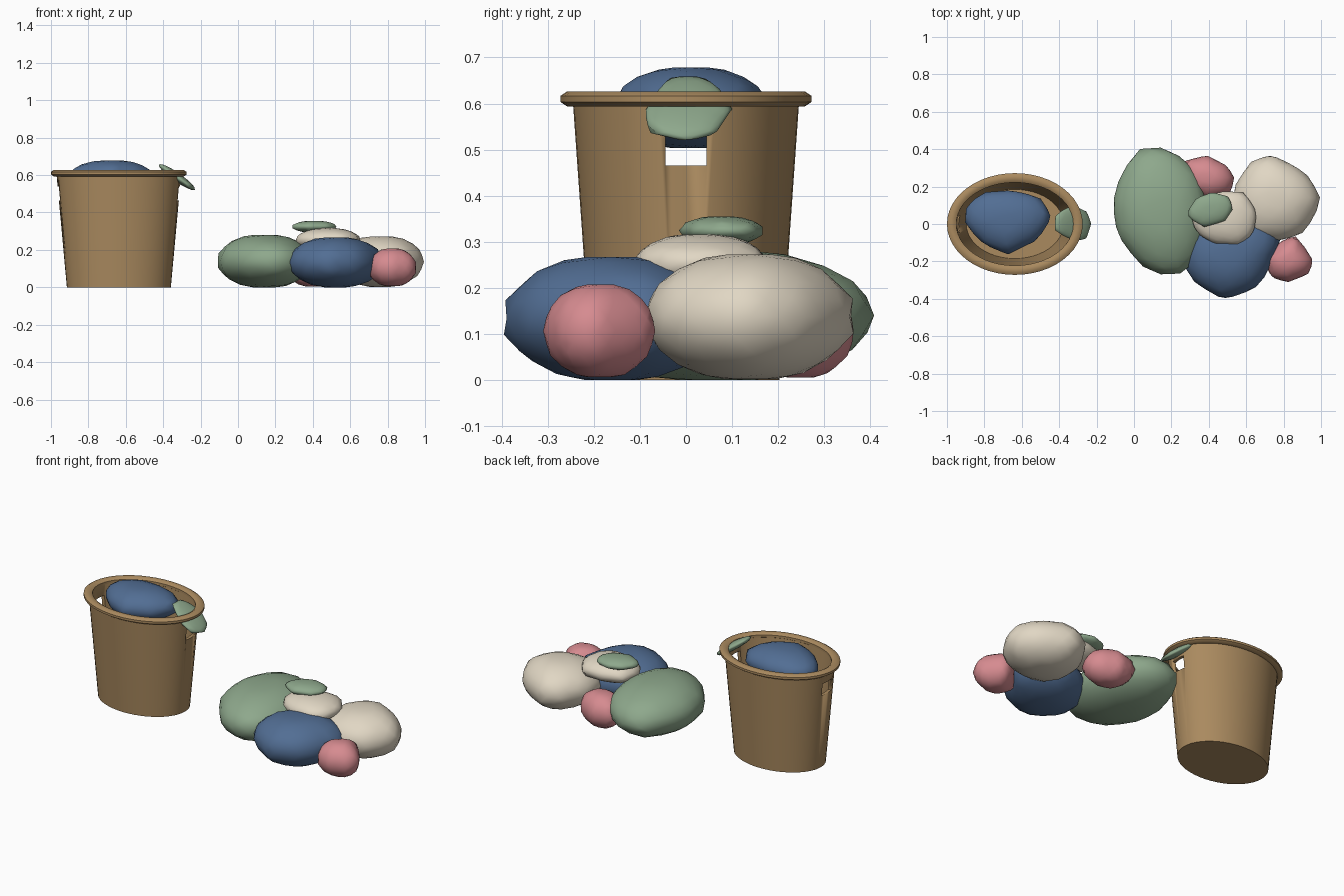
import bpy, bmesh, math
from mathutils import Vector

if "Cube" in bpy.data.objects:
    bpy.data.objects.remove(bpy.data.objects["Cube"])

# ---------- materials ----------
def lin(c):
    c /= 255
    return c / 12.92 if c <= 0.04045 else ((c + 0.055) / 1.055) ** 2.4

def material(name, r, g, b):
    m = bpy.data.materials.new(name)
    m.diffuse_color = (lin(r), lin(g), lin(b), 1)
    m.use_nodes = True
    m.node_tree.nodes["Principled BSDF"].inputs["Base Color"].default_value = m.diffuse_color
    return m

TAN = material("basket tan", 170, 138, 95)
BLUE = material("cloth blue", 82, 110, 148)
GREEN = material("cloth green", 142, 168, 140)
CREAM = material("cloth cream", 225, 215, 196)
PINK = material("cloth pink", 214, 139, 144)

def make_object(name, bm, mat, angle):
    bmesh.ops.recalc_face_normals(bm, faces=bm.faces)
    me = bpy.data.meshes.new(name)
    bm.to_mesh(me)
    bm.free()
    me.materials.append(mat)
    ob = bpy.data.objects.new(name, me)
    bpy.context.collection.objects.link(ob)
    bpy.ops.object.select_all(action='DESELECT')
    ob.select_set(True)
    bpy.context.view_layer.objects.active = ob
    bpy.ops.object.shade_smooth_by_angle(angle=math.radians(angle))
    return ob

# ---------- basket ----------
BX, SEG = -0.637, 48

def oval_rings(name, profile, closed, angle):
    """Sweep a (rx, ry, z) profile round an oval."""
    bm = bmesh.new()
    rings = []
    for rx, ry, z in profile:
        rings.append([bm.verts.new((BX + rx * math.cos(2 * math.pi * i / SEG),
                                    ry * math.sin(2 * math.pi * i / SEG), z)) for i in range(SEG)])
    pairs = list(zip(rings, rings[1:]))
    if closed:
        pairs.append((rings[-1], rings[0]))
    else:
        bm.faces.new(rings[0])
        bm.faces.new(rings[-1])
    for a, b in pairs:
        for i in range(SEG):
            j = (i + 1) % SEG
            bm.faces.new((a[i], a[j], b[j], b[i]))
    return make_object(name, bm, TAN, angle)

# tapered wall with floor
body = oval_rings("basket_body", [(0.278, 0.203, 0), (0.334, 0.246, 0.61),
                                  (0.314, 0.226, 0.61), (0.260, 0.185, 0.02)], False, 30)

# handle slots through both ends
bm = bmesh.new()
bmesh.ops.create_cube(bm, size=1)
bmesh.ops.scale(bm, vec=(1.2, 0.09, 0.075), verts=bm.verts)
bmesh.ops.translate(bm, vec=(BX, 0, 0.5025), verts=bm.verts)
cutter = make_object("slot_cutter", bm, TAN, 30)
cutter.hide_render = True
mod = body.modifiers.new("slots", 'BOOLEAN')
mod.operation = 'DIFFERENCE'
mod.solver = 'EXACT'
mod.object = cutter
bpy.context.view_layer.objects.active = body
bpy.ops.object.modifier_apply(modifier=mod.name)
bpy.data.objects.remove(cutter)

# rolled rim
rim = []
for k in range(8):
    a = math.radians(22.5 + 45 * k)
    d = 0.027 * math.cos(a)
    rim.append((0.338 + d, 0.247 + d, 0.610 + 0.018 * math.sin(a)))
oval_rings("basket_rim", rim, True, 50)

# ---------- crumpled cloth lumps ----------
def reach(outline, c, d):
    """Distance from c to the outline in direction d."""
    best = 0
    for i, p in enumerate(outline):
        a, b = Vector(p) - c, Vector(outline[(i + 1) % len(outline)]) - c
        e = b - a
        den = d.x * e.y - d.y * e.x
        if abs(den) < 1e-9:
            continue
        t = (a.x * e.y - a.y * e.x) / den
        s = (a.x * d.y - a.y * d.x) / den
        if t > 0 and -1e-6 <= s <= 1 + 1e-6:
            best = max(best, t)
    return best

def lump(name, mat, z0, z1, outline):
    """Flattened ball whose plan view follows the outline."""
    c = Vector(((min(p[0] for p in outline) + max(p[0] for p in outline)) / 2,
                (min(p[1] for p in outline) + max(p[1] for p in outline)) / 2))
    bm = bmesh.new()
    bmesh.ops.create_icosphere(bm, subdivisions=3, radius=1)
    for v in bm.verts:
        flat = Vector((v.co.x, v.co.y))
        xy = c.copy()
        if flat.length > 1e-5:
            xy += flat * reach(outline, c, flat.normalized())
        h = max(-1, min(1, v.co.z * 1.06))
        v.co = (xy.x, xy.y, (z0 + z1) / 2 + h * (z1 - z0) / 2)
    return make_object(name, bm, mat, 180)

# floor pile
lump("pile_green_cloth", GREEN, 0, 0.28,
     [(-.115, .11), (-.08, .24), (.01, .40), (.17, .41), (.27, .345), (.36, .25), (.40, .05),
      (.37, -.12), (.29, -.25), (.18, -.285), (.03, -.22), (-.09, -.055)])
lump("pile_blue_cloth", BLUE, 0, 0.267,
     [(.265, -.22), (.33, -.32), (.48, -.405), (.64, -.35), (.71, -.27), (.785, -.08),
      (.72, .02), (.55, .08), (.38, .03), (.28, -.08)])
lump("pile_cream_cloth", CREAM, 0.002, 0.272,
     [(.53, .19), (.62, .33), (.73, .372), (.86, .31), (.94, .25), (1.0, .13), (.96, .03),
      (.895, -.055), (.78, -.09), (.62, -.08), (.53, .05)])
lump("pile_front_pink_cloth", PINK, 0.006, 0.207,
     [(.69, -.19), (.78, -.095), (.86, -.062), (.91, -.12), (.96, -.20), (.93, -.27),
      (.82, -.312), (.735, -.285)])
lump("pile_back_pink_cloth", PINK, 0.005, 0.205,
     [(.252, .265), (.275, .34), (.39, .367), (.50, .31), (.54, .24), (.51, .16),
      (.40, .13), (.29, .17)])
lump("pile_small_cream_cloth", CREAM, 0.19, 0.316,
     [(.305, .01), (.33, .13), (.465, .175), (.59, .17), (.657, .065), (.64, -.05),
      (.565, -.112), (.43, -.105), (.35, -.06)])
lump("pile_top_green_cloth", GREEN, 0.293, 0.355,
     [(.285, .065), (.335, .14), (.42, .17), (.51, .145), (.528, .08), (.485, .015),
      (.375, -.016), (.295, .03)])

# cloth inside the basket
lump("basket_blue_cloth", BLUE, 0.503, 0.678,
     [(-.91, .06), (-.88, .115), (-.80, .17), (-.655, .18), (-.505, .145), (-.437, .04),
      (-.515, -.085), (-.675, -.163), (-.80, -.11), (-.90, -.01)])

# cloth hanging over the rim, tilted down and outward
drape = lump("rim_green_cloth", GREEN, -0.022, 0.022,
             [(-.118, -.035), (-.118, .04), (-.07, .075), (.0, .10), (.09, .065),
              (.118, 0), (.085, -.08), (.01, -.09), (-.06, -.065)])
drape.rotation_euler = (0, math.radians(35), 0)
drape.location = (-0.325, 0, 0.588)
